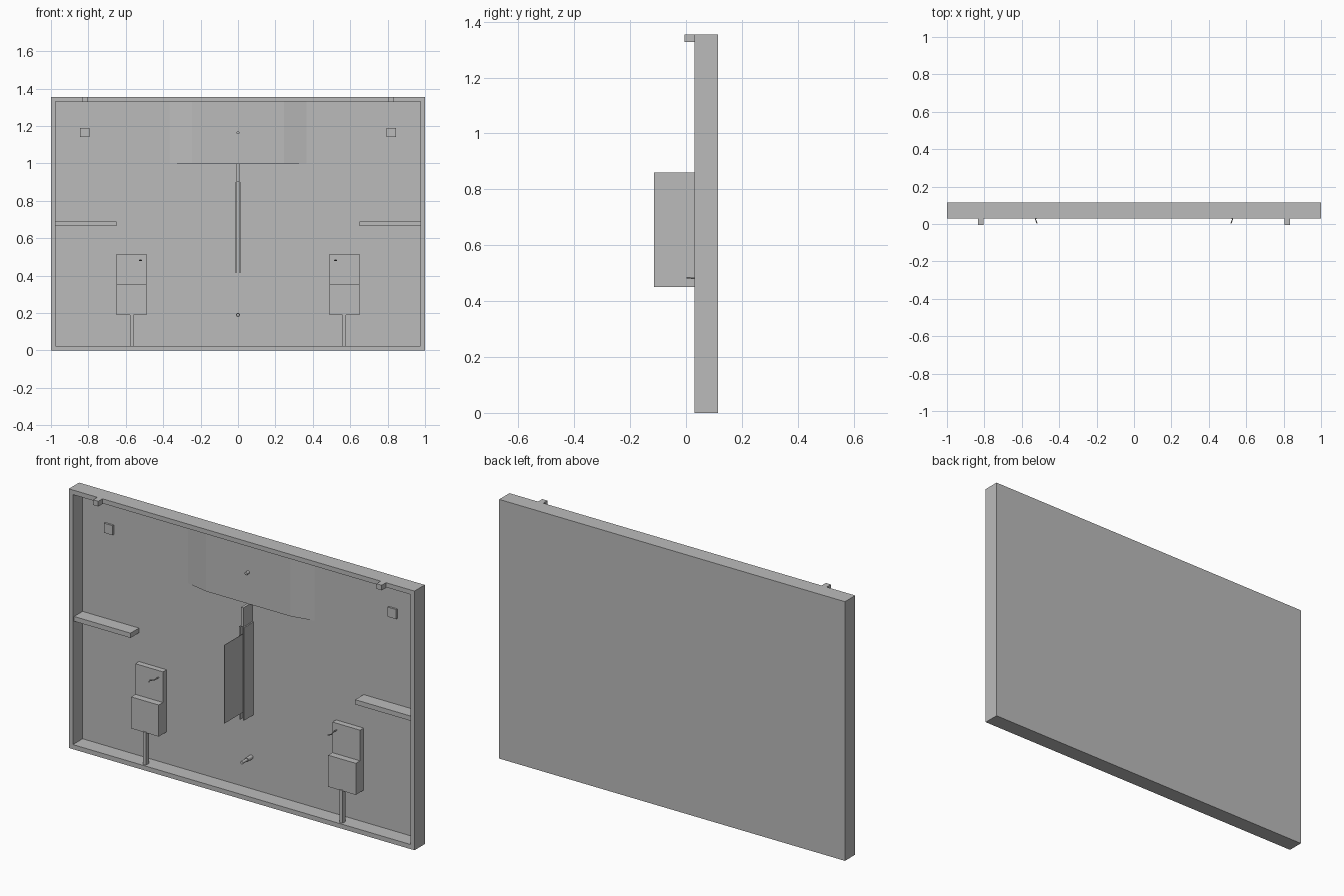
import bpy, bmesh, math
from mathutils import Vector, Matrix

cube = bpy.data.objects.get("Cube")
if cube:
    bpy.data.objects.remove(cube, do_unlink=True)

GREY = (0.5, 0.5, 0.5, 1)
grey = bpy.data.materials.new("plain_grey")
grey.use_nodes = True
grey.diffuse_color = GREY
grey.node_tree.nodes["Principled BSDF"].inputs["Base Color"].default_value = GREY

RIM, FLOOR, BACK = 0.03, 0.11, 0.115   # depths of rim, inner floor and back
HEIGHT, LIP = 1.355, 0.024


def finish(name, bm):
    bmesh.ops.recalc_face_normals(bm, faces=bm.faces)
    mesh = bpy.data.meshes.new(name)
    bm.to_mesh(mesh)
    bm.free()
    mesh.materials.append(grey)
    obj = bpy.data.objects.new(name, mesh)
    bpy.context.collection.objects.link(obj)
    return obj


def box(name, x, y, z):
    """Box given by its (low, high) range on each axis."""
    bm = bmesh.new()
    size = Vector([r[1] - r[0] for r in (x, y, z)])
    mid = Vector([(r[0] + r[1]) / 2 for r in (x, y, z)])
    bmesh.ops.create_cube(bm, size=1, matrix=Matrix.Translation(mid) @ Matrix.Diagonal(size).to_4x4())
    return finish(name, bm)


def prism(name, points, axis, low, high):
    """Extrude a closed outline along x or z; points are (y, z) or (x, y)."""
    bm = bmesh.new()
    place = (lambda a, b: (low, a, b)) if axis == "x" else (lambda a, b: (a, b, low))
    face = bm.faces.new([bm.verts.new(place(a, b)) for a, b in points])
    moved = bmesh.ops.extrude_face_region(bm, geom=[face])
    step = Vector((high - low, 0, 0)) if axis == "x" else Vector((0, 0, high - low))
    bmesh.ops.translate(bm, vec=step, verts=[v for v in moved["geom"] if isinstance(v, bmesh.types.BMVert)])
    return finish(name, bm)


def peg(name, z, radius, front, back):
    bm = bmesh.new()
    spot = Matrix.Translation((0, (front + back) / 2, z)) @ Matrix.Rotation(math.pi / 2, 4, "X")
    bmesh.ops.create_cone(bm, cap_ends=True, segments=16, radius1=radius, radius2=radius,
                          depth=back - front, matrix=spot)
    for f in bm.faces:
        f.smooth = len(f.verts) == 4
    return finish(name, bm)


# Open tray: the front face of a block is inset and pushed back
tray = box("tray", (-1, 1), (RIM, BACK), (0, HEIGHT))
bm = bmesh.new()
bm.from_mesh(tray.data)
front = min(bm.faces, key=lambda f: f.calc_center_median().y)
bmesh.ops.inset_region(bm, faces=[front], thickness=LIP, use_even_offset=True)
inner = bmesh.ops.extrude_face_region(bm, geom=[front])
bmesh.ops.translate(bm, vec=(0, FLOOR - RIM, 0),
                    verts=[v for v in inner["geom"] if isinstance(v, bmesh.types.BMVert)])
if front.is_valid:
    bmesh.ops.delete(bm, geom=[front], context="FACES_ONLY")
bmesh.ops.recalc_face_normals(bm, faces=bm.faces)
bm.to_mesh(tray.data)
bm.free()

# Raised upper panel with sloping wings
prism("upper_panel", [(-0.365, FLOOR), (-0.245, 0.085), (0.245, 0.085), (0.365, FLOOR)],
      "z", 1.0, HEIGHT - LIP)

# Central fin held between two guide plates, with a stem above
box("fin", (-0.001, 0.001), (-0.115, 0.06), (0.45, 0.86))
box("stem", (-0.007, 0.007), (0.035, FLOOR), (0.9, 1.0))
for side, label in ((1, "left"), (-1, "right")):
    plate = sorted((side * 0.007, side * 0.014))
    box(label + "_guide_plate", plate, (RIM, FLOOR), (0.414, 0.9))

# Small pegs on the centre line
peg("upper_peg", 1.165, 0.008, 0.065, 0.09)
peg("lower_peg_base", 0.19, 0.011, 0.07, FLOOR)
peg("lower_peg_tip", 0.19, 0.008, 0.03, 0.075)

# Mirrored fittings
for side, label in ((1, "left"), (-1, "right")):
    def span(a, b):
        return sorted((side * a, side * b))

    box(label + "_shelf", span(0.65, 1 - LIP), (0.04, FLOOR), (0.665, 0.69))
    box(label + "_square_pad", span(0.795, 0.845), (0.1, FLOOR), (1.14, 1.19))
    box(label + "_top_lug", span(0.805, 0.835), (-0.005, 0.035), (1.328, HEIGHT))
    low, high = span(0.49, 0.65)
    prism(label + "_stepped_box",
          [(FLOOR, 0.19), (0.045, 0.19), (0.045, 0.355), (0.08, 0.355), (0.08, 0.515), (FLOOR, 0.515)],
          "x", low, high)
    box(label + "_post", span(0.56, 0.577), (0.04, 0.065), (LIP, 0.195))

    # Curved wire hook
    curve = bpy.data.curves.new(label + "_hook", "CURVE")
    curve.dimensions = "3D"
    curve.bevel_depth = 0.003
    curve.bevel_resolution = 1
    curve.use_fill_caps = True
    path = [(0.515, 0.085, 0.48), (0.515, 0.045, 0.48), (0.527, 0.025, 0.482), (0.518, 0.003, 0.484)]
    spline = curve.splines.new("POLY")
    spline.points.add(len(path) - 1)
    for point, (x, y, z) in zip(spline.points, path):
        point.co = (side * x, y, z, 1)
    curve.materials.append(grey)
    bpy.context.collection.objects.link(bpy.data.objects.new(label + "_hook", curve))
